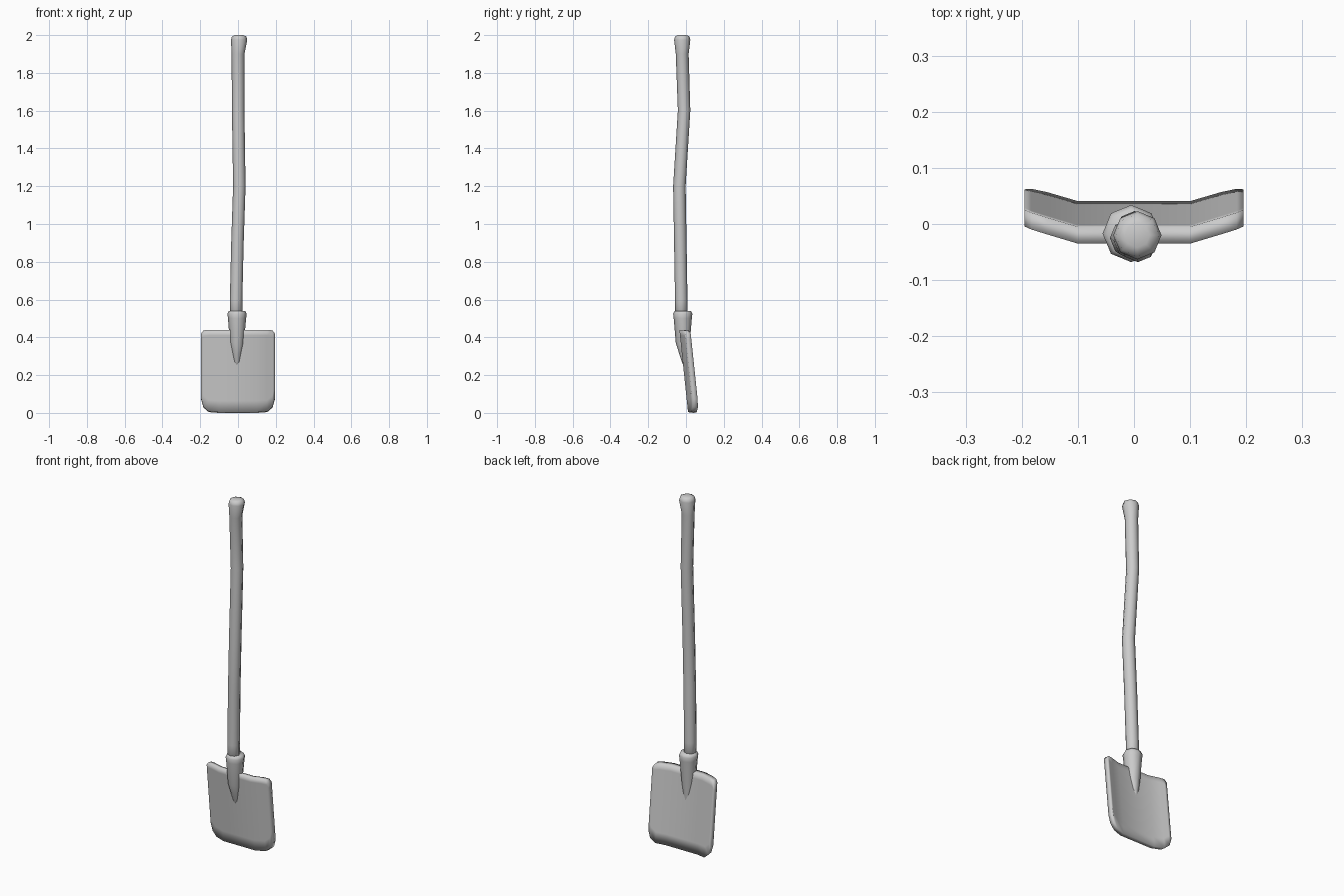
import bpy
import bmesh
from math import cos, sin, pi

cube = bpy.data.objects.get("Cube")
if cube:
    bpy.data.objects.remove(cube, do_unlink=True)

grey = bpy.data.materials.new("plain_grey")
grey.use_nodes = True
colour = (0.6, 0.6, 0.6, 1)
grey.diffuse_color = colour
grey.node_tree.nodes["Principled BSDF"].inputs["Base Color"].default_value = colour


def finish(name, bm):
    """Turn a bmesh into a smooth shaded object."""
    bmesh.ops.recalc_face_normals(bm, faces=bm.faces)
    mesh = bpy.data.meshes.new(name)
    bm.to_mesh(mesh)
    bm.free()
    mesh.materials.append(grey)
    for face in mesh.polygons:
        face.use_smooth = True
    obj = bpy.data.objects.new(name, mesh)
    bpy.context.scene.collection.objects.link(obj)
    return obj


def tube(name, sections, sides=8):
    """Loft rings given as (x, y, z, radius), closed at both ends."""
    bm = bmesh.new()
    rings = []
    for x, y, z, r in sections:
        angles = [2 * pi * i / sides for i in range(sides)]
        rings.append([bm.verts.new((x + r * cos(a), y + r * sin(a), z)) for a in angles])
    for low, high in zip(rings, rings[1:]):
        for i in range(sides):
            j = (i + 1) % sides
            bm.faces.new((low[i], low[j], high[j], high[i]))
    bm.faces.new(rings[0])
    bm.faces.new(rings[-1])
    return finish(name, bm)


# Bent wooden shaft with a flared knob at the top
tube("handle", [
    (-0.01, -0.024, 0.45, 0.032),
    (-0.01, -0.025, 0.60, 0.033),
    (-0.003, -0.03, 0.90, 0.033),
    (0.007, -0.035, 1.20, 0.033),
    (0.001, -0.01, 1.60, 0.033),
    (0.0, -0.02, 1.90, 0.034),
    (0.006, -0.02, 1.975, 0.043),
    (0.006, -0.02, 1.993, 0.038),
    (0.006, -0.02, 2.0, 0.022),
])

# Socket that narrows to a tip sunk into the blade
tube("socket", [
    (-0.006, 0.0, 0.235, 0.008),
    (-0.006, -0.005, 0.27, 0.017),
    (-0.006, -0.01, 0.31, 0.025),
    (-0.006, -0.017, 0.37, 0.037),
    (-0.005, -0.017, 0.50, 0.048),
    (-0.005, -0.017, 0.525, 0.051),
    (-0.005, -0.017, 0.54, 0.043),
])

# Blade: columns of (x, bottom, top), mirrored about the middle
half = [(0.1, 0.004, 0.44), (0.155, 0.008, 0.44),
        (0.183, 0.032, 0.437), (0.195, 0.075, 0.42)]
columns = [(-x, lo, hi) for x, lo, hi in reversed(half)] + half
thickness = 0.03
bm = bmesh.new()
grid = []
for x, lo, hi in columns:
    bow = max(0, abs(x) - 0.1) * 0.3
    rows = [lo, lo + 0.06, 0.24, hi - 0.03, hi]
    grid.append([bm.verts.new((x, -0.035 + 0.105 * (0.44 - z) + bow, z)) for z in rows])
for a, b in zip(grid, grid[1:]):
    for i in range(len(a) - 1):
        bm.faces.new((a[i], b[i], b[i + 1], a[i + 1]))
back = bmesh.ops.extrude_face_region(bm, geom=bm.faces[:], use_keep_orig=True)
back_verts = [v for v in back["geom"] if isinstance(v, bmesh.types.BMVert)]
bmesh.ops.translate(bm, verts=back_verts, vec=(0, thickness, -0.004))
finish("blade", bm)
